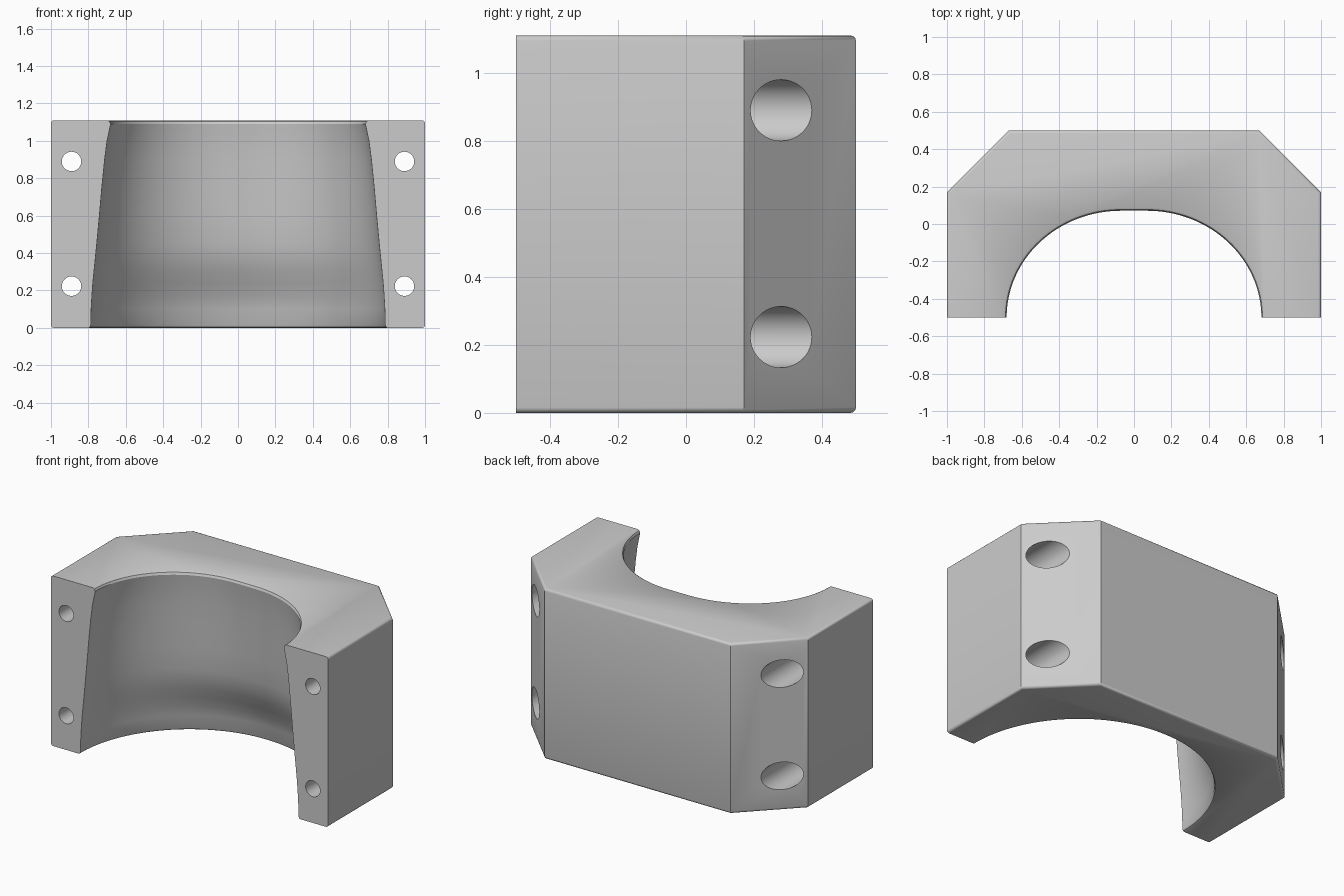
import bpy, bmesh, math
from mathutils import Matrix

if "Cube" in bpy.data.objects:
    bpy.data.objects.remove(bpy.data.objects["Cube"])

HEIGHT = 1.11

grey = bpy.data.materials.new("light_grey")
grey.use_nodes = True
colour = (0.6, 0.6, 0.6, 1)
grey.diffuse_color = colour
grey.node_tree.nodes["Principled BSDF"].inputs["Base Color"].default_value = colour


def make_object(name, bm):
    bmesh.ops.recalc_face_normals(bm, faces=bm.faces[:])
    mesh = bpy.data.meshes.new(name)
    bm.to_mesh(mesh)
    bm.free()
    obj = bpy.data.objects.new(name, mesh)
    mesh.materials.append(grey)
    bpy.context.collection.objects.link(obj)
    return obj


def loft(bm, rings):
    """Join equal closed rings of points and cap both ends."""
    loops = [[bm.verts.new(p) for p in ring] for ring in rings]
    n = len(loops[0])
    for low, high in zip(loops, loops[1:]):
        for i in range(n):
            j = (i + 1) % n
            bm.faces.new((low[i], low[j], high[j], high[i]))
    bm.faces.new(loops[0][::-1])
    bm.faces.new(loops[-1])


def cut(target, cutter):
    cutter.hide_render = True
    mod = target.modifiers.new("cut", "BOOLEAN")
    mod.operation = "DIFFERENCE"
    mod.solver = "EXACT"
    mod.object = cutter
    bpy.context.view_layer.objects.active = target
    bpy.ops.object.modifier_apply(modifier=mod.name)
    bpy.data.objects.remove(cutter)


# Block with chamfered back corners and softened top and bottom rims
outline = [(-1, -0.5), (1, -0.5), (1, 0.17), (0.67, 0.5), (-0.67, 0.5), (-1, 0.17)]
bm = bmesh.new()
loft(bm, [[(x, y, z) for x, y in outline] for z in (0, HEIGHT)])
rims = [e for e in bm.edges
        if abs(e.verts[0].co.z - e.verts[1].co.z) < 0.01
        and max(v.co.y for v in e.verts) > -0.4]
bmesh.ops.bevel(bm, geom=rims, offset=0.016, segments=3, profile=0.5, affect="EDGES")
block = make_object("clamp_block", bm)

# Flared hollow: height, half width, back position
levels = [(0.015, 0.787, 0.287), (0.1, 0.785, 0.275), (0.17, 0.781, 0.25),
          (0.24, 0.776, 0.216), (0.31, 0.769, 0.18), (0.38, 0.762, 0.154),
          (0.45, 0.755, 0.138), (0.6, 0.741, 0.122), (0.75, 0.728, 0.11),
          (0.9, 0.713, 0.096), (1.0, 0.7, 0.085), (1.09, 0.681, 0.071)]


def hollow_ring(z, half_width, back, steps=32):
    flat = 0.07 * min(max(z / HEIGHT, 0.1), 1)
    right = []
    for i in range(steps + 1):
        a = math.pi / 2 * i / steps
        right.append((flat + (half_width - flat) * math.cos(a),
                      -0.5 + (back + 0.5) * math.sin(a), z))
    right.insert(0, (half_width, -0.7, z))
    return right + [(-x, y, z) for x, y, z in reversed(right)]


def widened(level, z, extra):
    return (z, level[1] + extra, level[2] + extra)


bottom, top = levels[0], levels[-1]
full = ([widened(bottom, -0.05, 0.014), widened(bottom, 0, 0.012),
         widened(bottom, 0.004, 0.005)] + levels
        + [widened(top, HEIGHT - 0.006, 0.006), widened(top, HEIGHT, 0.016),
           widened(top, HEIGHT + 0.05, 0.018)])
bm = bmesh.new()
loft(bm, [hollow_ring(*level) for level in full])
cut(block, make_object("hollow_cutter", bm))


# Bolt holes with wide recesses opening on the chamfers
def bore(x, z, radius, y0, y1):
    bm = bmesh.new()
    place = Matrix.Translation((x, (y0 + y1) / 2, z)) @ Matrix.Rotation(math.pi / 2, 4, "X")
    bmesh.ops.create_cone(bm, cap_ends=True, segments=48, radius1=radius,
                          radius2=radius, depth=y1 - y0, matrix=place)
    cut(block, make_object("bore_cutter", bm))


for side in (-1, 1):
    for z in (0.223, 0.89):
        bore(side * 0.89, z, 0.09, -0.2, 0.7)
        bore(side * 0.89, z, 0.052, -0.7, 0.1)

# Smooth curved walls, sharp corners
bpy.ops.object.select_all(action="DESELECT")
block.select_set(True)
bpy.context.view_layer.objects.active = block
bpy.ops.object.shade_smooth_by_angle(angle=math.radians(32))
